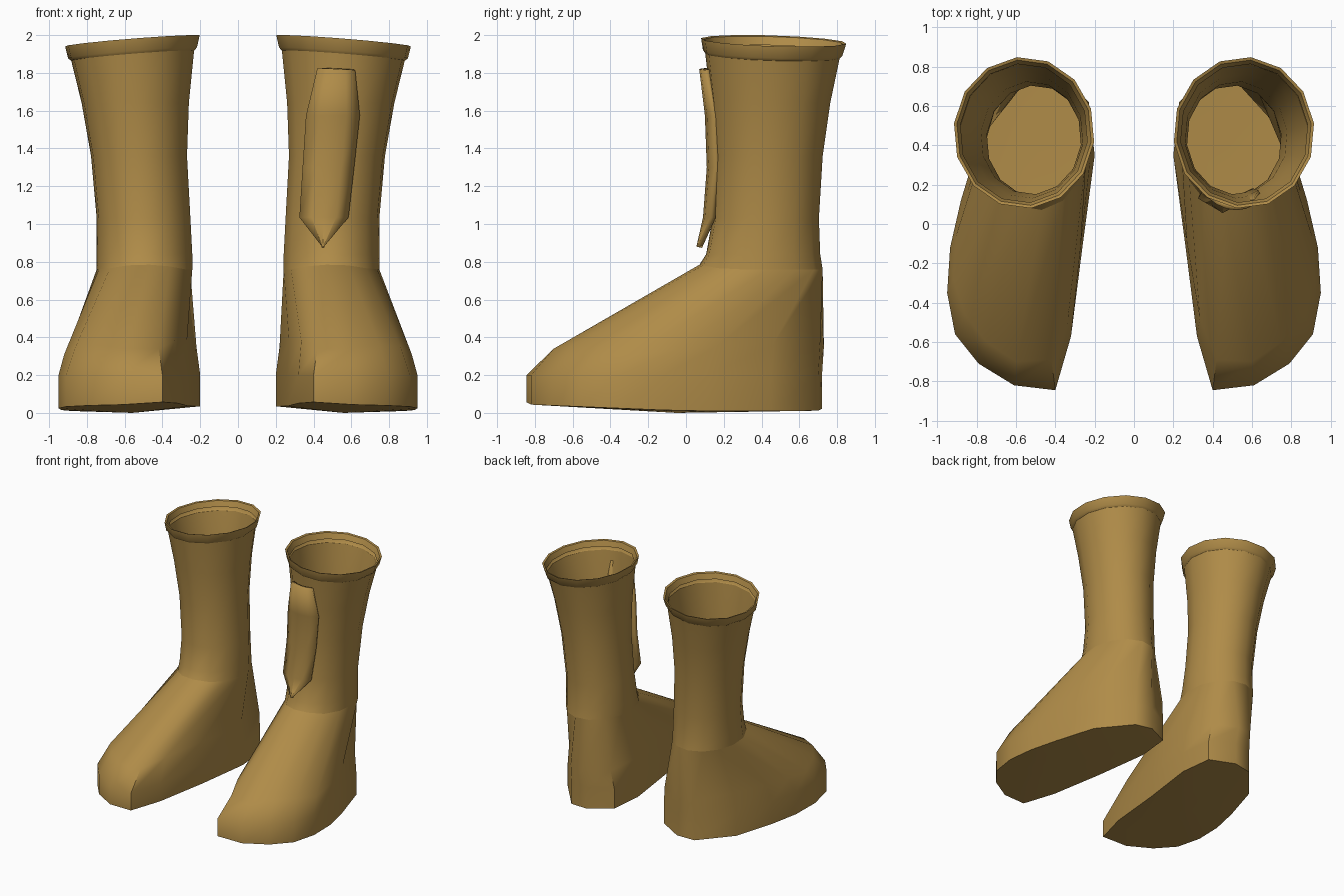
import bpy
import math

if "Cube" in bpy.data.objects:
    bpy.data.objects.remove(bpy.data.objects["Cube"])

N = 14  # sides of every ring

leather = bpy.data.materials.new("tan_leather")
leather.diffuse_color = (0.43, 0.26, 0.065, 1.0)
leather.use_nodes = True
leather.node_tree.nodes["Principled BSDF"].inputs["Base Color"].default_value = leather.diffuse_color


def make_object(name, verts, faces, side=1, angle=50):
    """Mesh object; side=-1 mirrors it across x = 0."""
    if side < 0:
        verts = [(-x, y, z) for x, y, z in verts]
        faces = [tuple(reversed(f)) for f in faces]
    mesh = bpy.data.meshes.new(name)
    mesh.from_pydata(verts, [], faces)
    mesh.materials.append(leather)
    obj = bpy.data.objects.new(name, mesh)
    bpy.context.collection.objects.link(obj)
    bpy.ops.object.select_all(action='DESELECT')
    obj.select_set(True)
    bpy.context.view_layer.objects.active = obj
    bpy.ops.object.shade_smooth_by_angle(angle=math.radians(angle))
    return obj


def ring(z, x0, x1, y0, y1, tilt=0.0):
    """Oval between the given limits, optionally sloping down outwards and back."""
    pts = []
    for i in range(N):
        a = math.radians(110) + math.tau * i / N
        x = (x0 + x1) / 2 + (x1 - x0) / 2 * math.cos(a)
        y = (y0 + y1) / 2 + (y1 - y0) / 2 * math.sin(a)
        pts.append((x, y, z - tilt * ((x - 0.56) + 0.4 * (y - 0.47))))
    return pts


def loft(rings):
    verts = [p for r in rings for p in r]
    faces = []
    for k in range(len(rings) - 1):
        for i in range(N):
            j = (i + 1) % N
            faces.append((k * N + i, k * N + j, (k + 1) * N + j, (k + 1) * N + i))
    return verts, faces


# Foot outlines, starting at the heel and running along the inner side to the toe
sole = [(.42, .72), (.23, .62), (.20, .35), (.26, -.10), (.32, -.57), (.40, -.845), (.61, -.82),
        (.79, -.71), (.91, -.56), (.95, -.35), (.935, -.12), (.88, .12), (.78, .45), (.57, .70)]
shoulder = [(.44, .73, .35), (.25, .64, .35), (.22, .35, .35), (.27, -.10, .38), (.335, -.48, .38),
            (.42, -.69, .34), (.60, -.70, .34), (.75, -.60, .36), (.86, -.46, .35), (.92, -.28, .31),
            (.905, -.06, .33), (.85, .16, .35), (.76, .46, .36), (.57, .71, .35)]


def sole_height(x, y):
    return 0.01 + 0.025 * max(0, 0.6 - x) / 0.4 + 0.035 * max(0, -y) / 0.85


for side, label in ((1, "right"), (-1, "left")):
    # Foot: sole, toe wall, shoulder and ankle
    base = [(x, y, sole_height(x, y)) for x, y in sole]
    wall = [(x, y, 0.20) for x, y in sole]
    ankle = [(x, y, z + 0.025 * max(0, 0.2 - y) / 0.13)
             for x, y, z in ring(.76, .24, .75, .07, .725)]
    verts, faces = loft([base, wall, shoulder, ankle])
    verts.append((0.56, -0.05, 0.0))
    faces += [((i + 1) % N, i, len(verts) - 1) for i in range(N)]
    make_object(label + "_foot", verts, faces, side)

    # Shaft: open tube, waisted in the middle
    shaft = [ankle,
             ring(.84, .240, .75, .105, .712),
             ring(1.03, .25, .75, .14, .705),
             ring(1.36, .268, .78, .15, .725),
             ring(1.64, .258, .83, .13, .765),
             ring(1.89, .23, .885, .10, .815, .08)]
    make_object(label + "_shaft", *loft(shaft), side)

    # Rim: folded band around the opening
    rim = [ring(1.89, .23, .885, .10, .815, .08),
           ring(1.905, .215, .902, .088, .83, .08),
           ring(1.969, .20, .918, .078, .85, .08),
           ring(1.964, .215, .903, .093, .835, .08),
           ring(1.92, .235, .885, .108, .815, .08)]
    make_object(label + "_rim", *loft(rim), side, 40)

# Shin plate on one boot: rows of z, left x, right x, centre y, edge y
rows = [(.88, .445, .455, .055, .06), (1.035, .325, .585, .09, .13),
        (1.30, .342, .615, .11, .155), (1.575, .36, .645, .10, .145),
        (1.82, .42, .62, .07, .10)]
verts, faces = [], []
for z, x0, x1, yc, ye in rows:
    for t in (0, .25, .5, .75, 1):
        tip = 0.01 * (0.5 - t) if z > 1.8 else 0
        verts.append((x0 + (x1 - x0) * t, yc + (ye - yc) * (2 * t - 1) ** 2, z + tip))
for r in range(len(rows) - 1):
    for c in range(4):
        a = r * 5 + c
        faces.append((a, a + 1, a + 6, a + 5))
plate = make_object("shin_plate", verts, faces)
thick = plate.modifiers.new("thickness", 'SOLIDIFY')
thick.thickness = 0.03
thick.offset = -1
